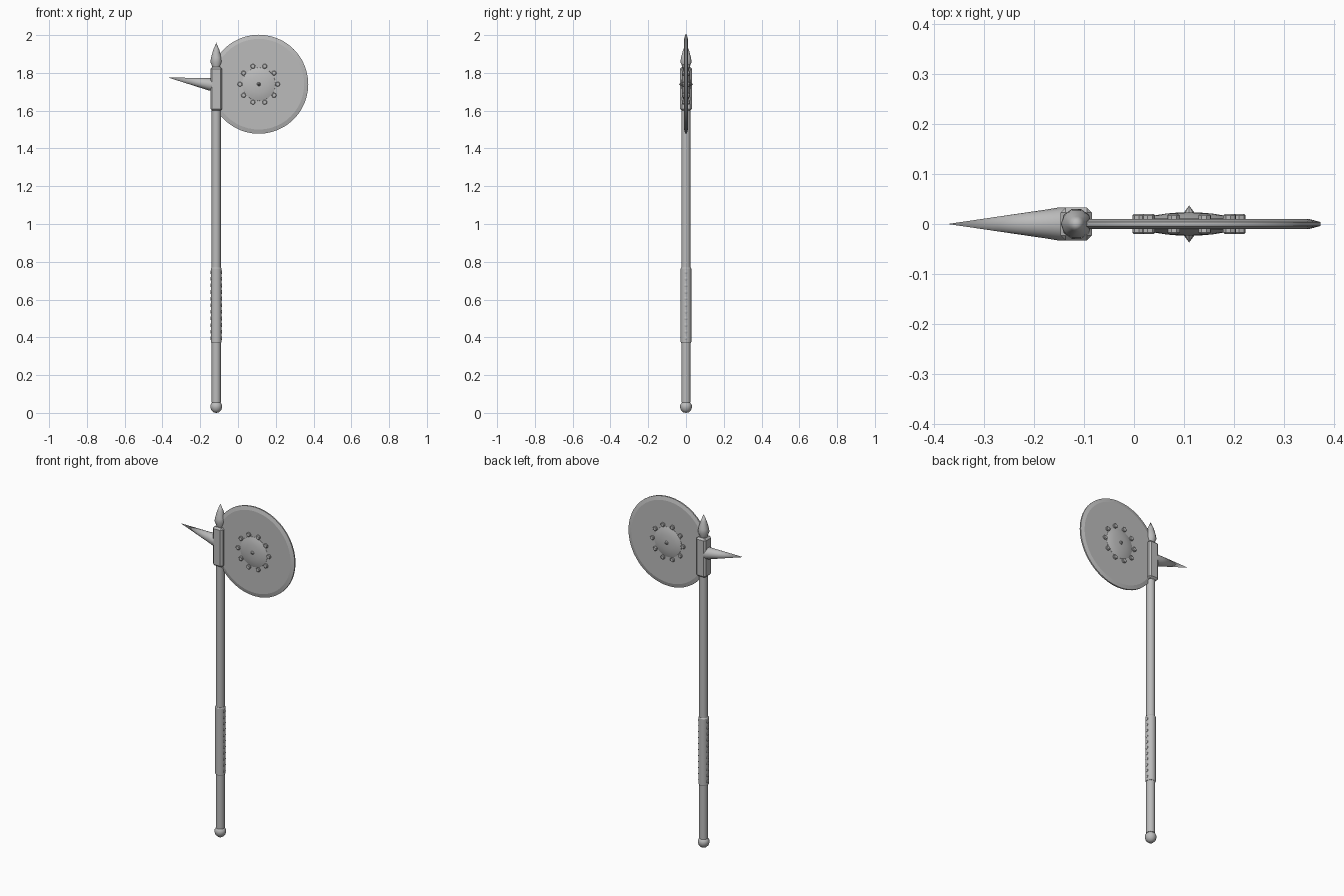
import bpy, bmesh, math
from mathutils import Matrix, Vector

cube = bpy.data.objects.get("Cube")
if cube:
    bpy.data.objects.remove(cube, do_unlink=True)

steel = bpy.data.materials.new("grey_steel")
steel.use_nodes = True
grey = (0.5, 0.5, 0.5, 1)
steel.diffuse_color = grey
steel.node_tree.nodes["Principled BSDF"].inputs["Base Color"].default_value = grey

SHAFT_X = -0.115
HUB = Vector((0.11, 0, 1.74))
FRONT = Matrix.Rotation(math.radians(90), 4, 'X')   # local z becomes -y
BACK = Matrix.Rotation(math.radians(-90), 4, 'X')


def finish(name, bm, angle=30):
    bmesh.ops.recalc_face_normals(bm, faces=bm.faces)
    mesh = bpy.data.meshes.new(name)
    bm.to_mesh(mesh)
    bm.free()
    mesh.materials.append(steel)
    ob = bpy.data.objects.new(name, mesh)
    bpy.context.collection.objects.link(ob)
    bpy.ops.object.select_all(action='DESELECT')
    ob.select_set(True)
    bpy.context.view_layer.objects.active = ob
    bpy.ops.object.shade_smooth_by_angle(angle=math.radians(angle))
    return ob


def add_lathe(bm, profile, sides, matrix):
    """Revolve (radius, height) points around local z, with closed ends."""
    rings = []
    for r, h in profile:
        if r == 0:
            rings.append([bm.verts.new(matrix @ Vector((0, 0, h)))] * sides)
        else:
            rings.append([bm.verts.new(matrix @ Vector((
                r * math.cos(math.tau * i / sides),
                r * math.sin(math.tau * i / sides), h))) for i in range(sides)])
    for low, high in zip(rings, rings[1:]):
        for i in range(sides):
            j = (i + 1) % sides
            corners = list(dict.fromkeys((low[i], low[j], high[j], high[i])))
            bm.faces.new(corners)
    for ring, (r, h) in ((rings[0], profile[0]), (rings[-1], profile[-1])):
        if r > 0:
            bm.faces.new(ring)


def lathe(name, profile, sides, matrix, angle=30):
    bm = bmesh.new()
    add_lathe(bm, profile, sides, matrix)
    return finish(name, bm, angle)


on_shaft = Matrix.Translation((SHAFT_X, 0, 0))

# Handle, grip and pommel
lathe("shaft", [(0.024, 0.055), (0.024, 1.65)], 16, on_shaft)
lathe("grip", [(0.025, 0.37), (0.028, 0.375), (0.028, 0.765), (0.025, 0.77)], 16, on_shaft)
lathe("pommel", [(0, 0), (0.015, 0.003), (0.026, 0.014), (0.031, 0.028),
                 (0.031, 0.04), (0.026, 0.05), (0.018, 0.057)], 16, on_shaft, 40)

# Small studs down both sides of the grip
bm = bmesh.new()
for side in (-1, 1):
    turn = Matrix.Rotation(side * math.pi / 2, 4, 'Y')
    for i in range(11):
        place = Matrix.Translation((SHAFT_X + side * 0.026, 0, 0.395 + i * 0.035))
        add_lathe(bm, [(0.01, 0), (0.01, 0.003), (0.006, 0.005)], 8, place @ turn)
finish("grip_studs", bm)

# Bevelled socket that holds the blade and the spike
bm = bmesh.new()
bmesh.ops.create_cube(bm, size=1, matrix=Matrix.Translation((SHAFT_X, 0, 1.715))
                      @ Matrix.Diagonal((0.063, 0.065, 0.23, 1)))
bmesh.ops.bevel(bm, geom=bm.edges[:], offset=0.01, segments=1, affect='EDGES')
finish("socket", bm)

# Point on top of the shaft
lathe("top_point", [(0.02, 1.82), (0.022, 1.835), (0.031, 1.858),
                    (0.028, 1.88), (0.016, 1.922), (0, 1.96)], 10, on_shaft, 40)

# Rear spike, tilted slightly upward
base, tip = Vector((-0.135, 0, 1.737)), Vector((-0.372, 0, 1.776))
aim = (tip - base).to_track_quat('Z', 'Y').to_matrix().to_4x4()
length = (tip - base).length
lathe("rear_spike", [(0.033, 0), (0.033, 0.016), (0.029, 0.04), (0, length)],
      20, Matrix.Translation(base) @ aim, 40)

# Round blade with a thinned edge, trimmed where it enters the socket
hub = Matrix.Translation(HUB)
blade = lathe("blade", [(0, -0.01), (0.24, -0.01), (0.262, -0.004),
                        (0.262, 0.004), (0.24, 0.01), (0, 0.01)], 48, hub @ FRONT, 10)
for v in blade.data.vertices:
    v.co.x = max(v.co.x, -0.13)

# Domed boss, centre point and ring of rivets on each face
for label, facing in (("front", FRONT), ("back", BACK)):
    lathe(label + "_boss", [(0.09, 0.005), (0.088, 0.011), (0.07, 0.017),
                            (0.045, 0.021), (0.02, 0.023), (0, 0.0235)], 28, hub @ facing, 40)
    lathe(label + "_boss_point", [(0.012, 0.021), (0, 0.037)], 8, hub @ facing)
    bm = bmesh.new()
    for i in range(10):
        spot = (Matrix.Rotation(math.tau * i / 10, 4, 'Z')
                @ Matrix.Translation((0.1, 0, 0)))
        add_lathe(bm, [(0.013, 0.005), (0.013, 0.017), (0.01, 0.02)], 8, hub @ facing @ spot)
    finish(label + "_rivets", bm)
